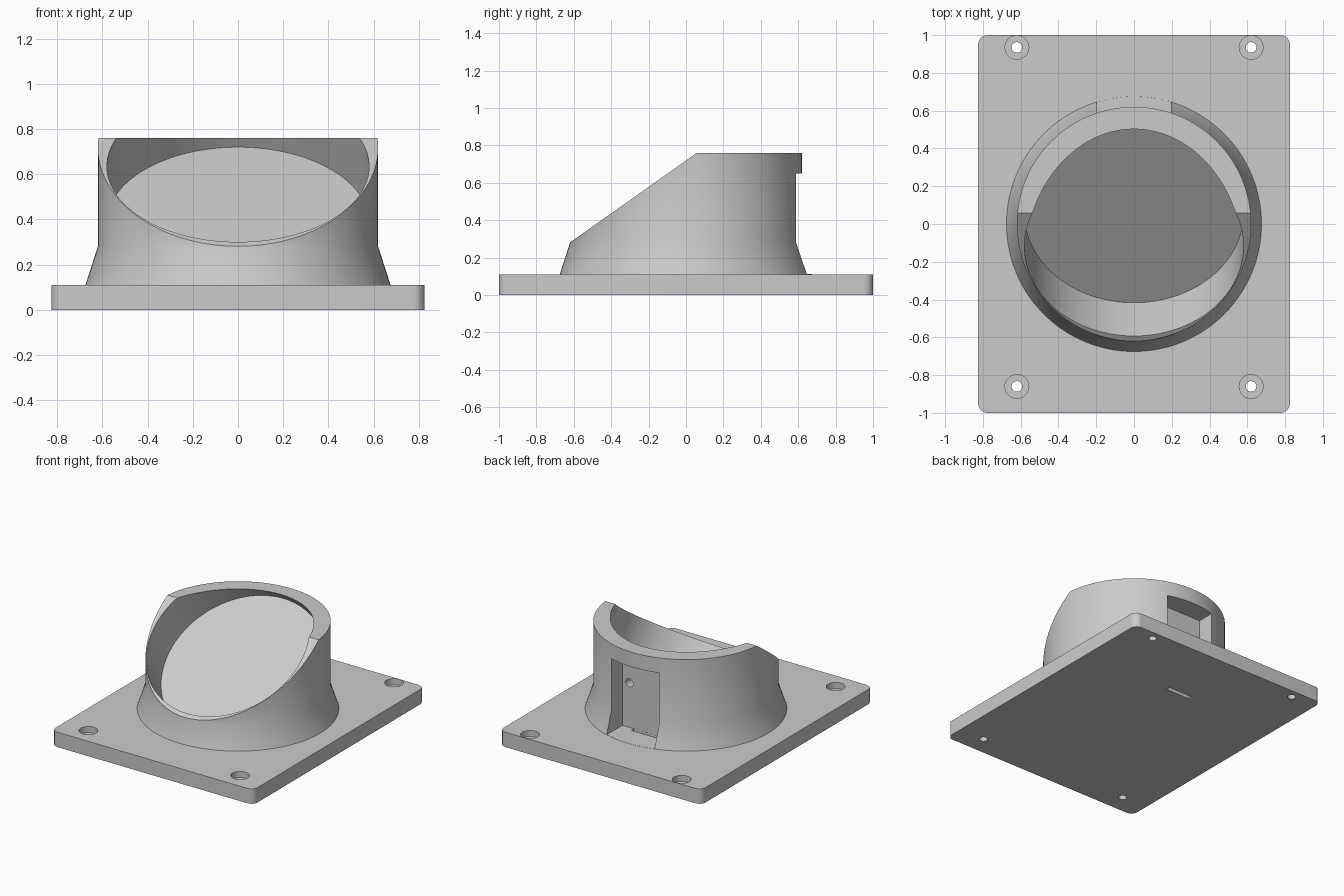
import bpy, bmesh, math
from mathutils import Matrix, Vector

cube = bpy.data.objects.get("Cube")
if cube:
    bpy.data.objects.remove(cube, do_unlink=True)

PLATE_TOP = 0.11
TILT = math.atan2(0.48, 0.68)


def add_object(name, bm):
    bmesh.ops.recalc_face_normals(bm, faces=bm.faces)
    mesh = bpy.data.meshes.new(name)
    bm.to_mesh(mesh)
    bm.free()
    obj = bpy.data.objects.new(name, mesh)
    bpy.context.collection.objects.link(obj)
    return obj


def box(name, low, high, corner=0):
    low, high = Vector(low), Vector(high)
    bm = bmesh.new()
    bmesh.ops.create_cube(bm, size=1)
    bmesh.ops.scale(bm, vec=high - low, verts=bm.verts)
    bmesh.ops.translate(bm, vec=(low + high) / 2, verts=bm.verts)
    if corner:
        upright = [e for e in bm.edges
                   if abs(e.verts[0].co.z - e.verts[1].co.z) > 0.01]
        bmesh.ops.bevel(bm, geom=upright, offset=corner, segments=8,
                        profile=0.5, affect='EDGES')
    return add_object(name, bm)


def turned(name, profile, segments=128, matrix=Matrix()):
    """Closed solid of stacked rings, from (radius, height) pairs."""
    bm = bmesh.new()
    rings = []
    for radius, height in profile:
        angles = [math.tau * i / segments for i in range(segments)]
        rings.append([bm.verts.new(matrix @ Vector(
            (radius * math.cos(a), radius * math.sin(a), height)))
            for a in angles])
    for a, b in zip(rings, rings[1:]):
        for i in range(segments):
            j = (i + 1) % segments
            bm.faces.new((a[i], a[j], b[j], b[i]))
    bm.faces.new(rings[0])
    bm.faces.new(rings[-1])
    return add_object(name, bm)


def combine(target, tool, operation):
    bpy.context.view_layer.objects.active = target
    mod = target.modifiers.new("combine", 'BOOLEAN')
    mod.operation = operation
    mod.solver = 'EXACT'
    mod.object = tool
    tool.hide_render = True
    bpy.ops.object.modifier_apply(modifier=mod.name)
    bpy.data.objects.remove(tool, do_unlink=True)


# Base plate with rounded corners, joined to the flared round housing
mount = box("angled_mount", (-0.825, -1, 0), (0.825, 1, PLATE_TOP), corner=0.05)
housing = turned("housing", [(0.69, 0.065), (0.675, PLATE_TOP), (0.62, 0.28), (0.62, 0.76)])

# Slanted front of the housing
slant = box("slant_cutter", (-1, -1, 0), (1, 1.5, 1))
slant.data.transform(Matrix.Translation((0, -0.62, 0.281)) @ Matrix.Rotation(TILT, 4, 'X'))
combine(housing, slant, 'DIFFERENCE')
combine(mount, housing, 'UNION')

# Round recess, square to the slant
seat = Matrix.Translation((0, 0.057, 0.385)) @ Matrix.Rotation(TILT, 4, 'X')
combine(mount, turned("recess_cutter", [(0.58, 0), (0.58, 1.2)], matrix=seat), 'DIFFERENCE')

# Rear pocket, with a slot through the plate
combine(mount, box("pocket_cutter", (-0.195, 0.464, PLATE_TOP + 0.001),
                   (0.195, 0.8, 0.65)), 'DIFFERENCE')
combine(mount, box("slot_cutter", (-0.1, 0.465, -0.1), (0.1, 0.495, 0.2)), 'DIFFERENCE')

# Blind holes in the pocket wall
for x in (-0.138, 0.138):
    place = Matrix.Translation((x, 0.5, 0.44)) @ Matrix.Rotation(math.pi / 2, 4, 'X')
    combine(mount, turned("pocket_hole_cutter", [(0.03, 0), (0.03, 0.13)], 32, place),
            'DIFFERENCE')

# Counterbored screw holes
for x in (-0.62, 0.62):
    for y in (-0.86, 0.935):
        place = Matrix.Translation((x, y, 0))
        bore = [(0.028, -0.1), (0.028, 0.065), (0.063, 0.065), (0.063, 0.2)]
        combine(mount, turned("screw_hole_cutter", bore, 40, place), 'DIFFERENCE')

# Single grey finish
grey = bpy.data.materials.new("light_grey")
grey.use_nodes = True
colour = (0.6, 0.6, 0.6, 1)
grey.diffuse_color = colour
grey.node_tree.nodes["Principled BSDF"].inputs["Base Color"].default_value = colour
mount.data.materials.clear()
mount.data.materials.append(grey)

bpy.ops.object.select_all(action='DESELECT')
mount.select_set(True)
bpy.context.view_layer.objects.active = mount
bpy.ops.object.shade_smooth_by_angle(angle=math.radians(30))
